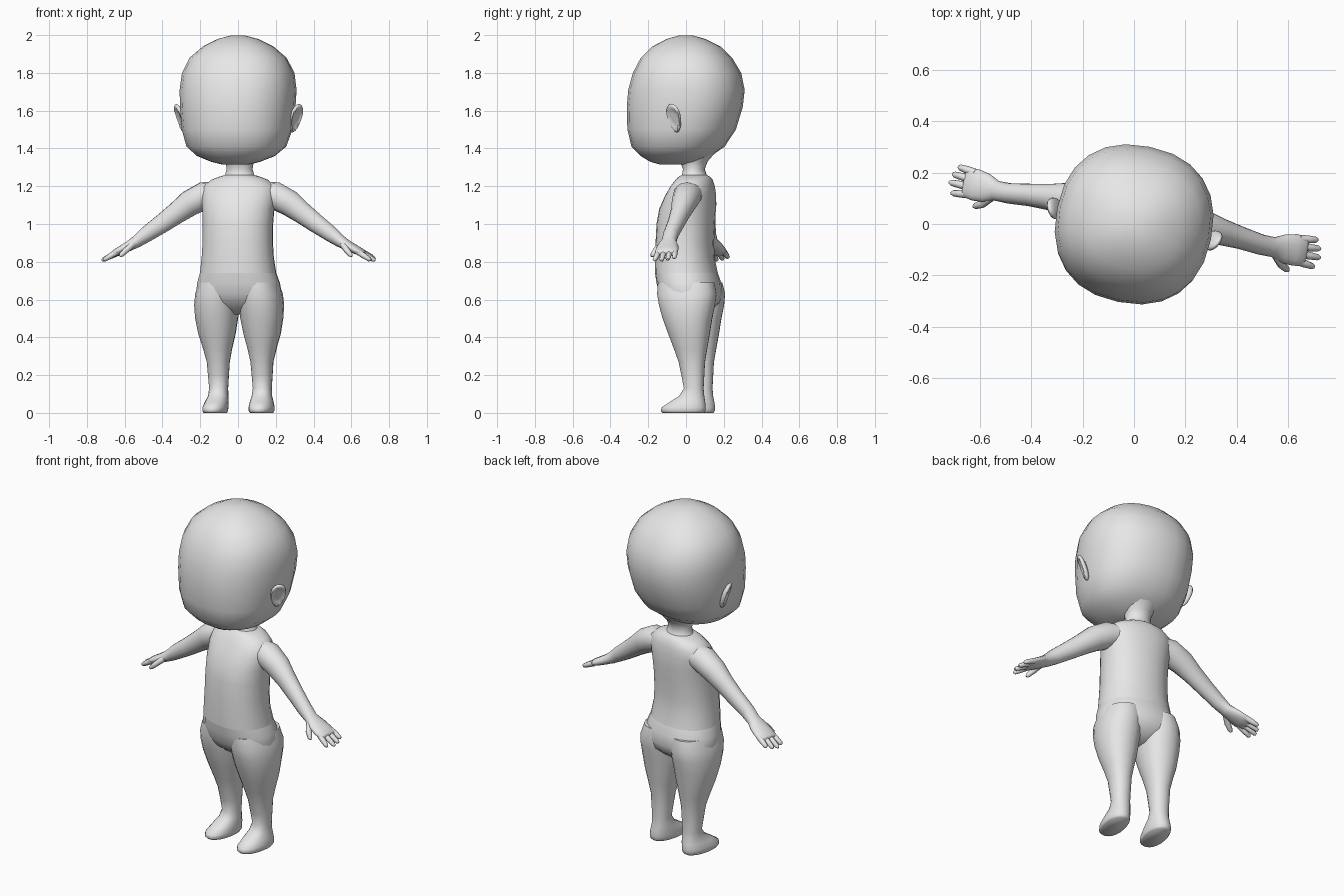
import bpy, bmesh, math
from mathutils import Matrix, Vector

if "Cube" in bpy.data.objects:
    bpy.data.objects.remove(bpy.data.objects["Cube"])

YAW = Matrix.Rotation(math.radians(-11.5), 4, 'Z')   # whole figure is turned slightly
MIRROR = Matrix.Scale(-1, 4, (1, 0, 0))

clay = bpy.data.materials.new("light_grey_clay")
clay.use_nodes = True
clay.diffuse_color = (0.8, 0.8, 0.8, 1)
clay.node_tree.nodes["Principled BSDF"].inputs["Base Color"].default_value = (0.8, 0.8, 0.8, 1)


def finish(name, bm, mirrored=False):
    """Turn a bmesh into a smooth shaded object, optionally on the right side."""
    bmesh.ops.transform(bm, matrix=YAW @ MIRROR if mirrored else YAW, verts=bm.verts)
    bmesh.ops.recalc_face_normals(bm, faces=bm.faces)
    mesh = bpy.data.meshes.new(name)
    bm.to_mesh(mesh)
    bm.free()
    mesh.materials.append(clay)
    obj = bpy.data.objects.new(name, mesh)
    bpy.context.collection.objects.link(obj)
    bpy.ops.object.select_all(action='DESELECT')
    obj.select_set(True)
    bpy.context.view_layer.objects.active = obj
    bpy.ops.object.shade_smooth_by_angle(angle=math.radians(60))


def skin(rings):
    """Bridge closed rings of points and cap both ends."""
    bm = bmesh.new()
    loops = [[bm.verts.new(p) for p in ring] for ring in rings]
    n = len(loops[0])
    for a, b in zip(loops, loops[1:]):
        for i in range(n):
            j = (i + 1) % n
            bm.faces.new((a[i], a[j], b[j], b[i]))
    bm.faces.new(loops[0])
    bm.faces.new(loops[-1])
    return bm


def oval(n, power):
    for i in range(n):
        t = 2 * math.pi * i / n
        c, s = math.cos(t), math.sin(t)
        yield (math.copysign(abs(c) ** (2 / power), c), math.copysign(abs(s) ** (2 / power), s))


def stack(layers, n=24, power=2.2):
    """Level layers of (height, centre x, half width, front y, back y)."""
    return skin([[Vector((cx + w * u, (f + b) / 2 + (b - f) / 2 * v, z)) for u, v in oval(n, power)]
                 for z, cx, w, f, b in layers])


def tube(path, n=12):
    """Path of (x, y, z, radius across y, radius across the path)."""
    pts = [Vector(p[:3]) for p in path]
    rings = []
    for i, p in enumerate(path):
        along = (pts[min(i + 1, len(pts) - 1)] - pts[max(i - 1, 0)]).normalized()
        up = along.cross(Vector((0, 1, 0))).normalized()
        side = up.cross(along)
        rings.append([pts[i] + side * p[3] * u + up * p[4] * v for u, v in oval(n, 2)])
    return skin(rings)


# Head: flat, full face in front and a round skull behind
finish("head", stack([
    (1.315, 0, .07, -.14, .02), (1.33, 0, .13, -.19, .07), (1.36, 0, .205, -.238, .13),
    (1.41, 0, .262, -.285, .20), (1.5, 0, .29, -.307, .26), (1.62, 0, .302, -.31, .297),
    (1.71, 0, .306, -.302, .307), (1.8, 0, .295, -.277, .288), (1.88, 0, .255, -.235, .24),
    (1.94, 0, .185, -.175, .18), (1.98, 0, .105, -.10, .10), (1.997, 0, .04, -.04, .04)], power=2.3))

# Neck flares into the shoulders and the skull
finish("neck", stack([
    (1.235, 0, .10, -.035, .13), (1.26, 0, .078, -.02, .11), (1.29, 0, .07, -.015, .1),
    (1.33, 0, .075, -.03, .115), (1.37, 0, .1, -.06, .15)], n=20, power=2))

# Torso and hips share the waist ring
waist = (.74, 0, .203, -.16, .165)
finish("torso", stack([
    (1.26, 0, .075, -.02, .11), (1.25, 0, .11, -.035, .125), (1.235, 0, .15, -.05, .138),
    (1.2, 0, .195, -.075, .148), (1.15, 0, .2, -.105, .155), (1.08, 0, .192, -.138, .155),
    (1.0, 0, .187, -.153, .15), (.9, 0, .187, -.158, .145), (.82, 0, .192, -.161, .148), waist]))
finish("hips", stack([
    waist, (.69, 0, .22, -.152, .182), (.63, 0, .23, -.137, .188),
    (.58, 0, .215, -.105, .17), (.545, 0, .16, -.06, .13), (.52, 0, .08, -.02, .09)]))

LEG = [(.69, .105, .105, -.13, .175), (.63, .114, .117, -.132, .187), (.57, .12, .118, -.12, .18),
       (.5, .122, .112, -.1, .165), (.42, .122, .098, -.07, .152), (.34, .12, .076, -.04, .138),
       (.27, .118, .06, -.015, .126), (.2, .118, .055, 0, .122), (.13, .118, .05, .014, .118),
       (.09, .118, .053, -.012, .122), (.06, .121, .06, -.06, .128), (.03, .125, .065, -.105, .132),
       (.01, .125, .064, -.11, .13), (0, .125, .058, -.1, .122)]
ARM = [(.1, .045, 1.165, .07, .06), (.19, .045, 1.15, .075, .074), (.27, .043, 1.11, .066, .069),
       (.34, .038, 1.058, .052, .058), (.42, .03, 1.0, .044, .05), (.5, .02, .945, .04, .042),
       (.55, .02, .908, .039, .033), (.59, .022, .885, .056, .027), (.635, .026, .862, .062, .023),
       (.67, .028, .846, .058, .018), (.68, .028, .841, .05, .01)]
# Fingers: (base y, tip y, tip x, tip z)
FINGERS = {"little_finger": (.072, .082, .715, .822), "ring_finger": (.043, .05, .732, .812),
           "middle_finger": (.014, .016, .738, .806), "index_finger": (-.014, -.024, .722, .808)}


def ear():
    """Flattened shell with a hollow outer face, leaning outward."""
    bm = bmesh.new()
    bmesh.ops.create_uvsphere(bm, u_segments=16, v_segments=10, radius=1)
    for v in bm.verts:
        r = math.hypot(v.co.y, v.co.z)
        if v.co.x > 0 and r < .75:
            v.co.x *= .1
        v.co.y *= .85 + .2 * v.co.z
    place = (Matrix.Translation((.312, .0, 1.56)) @ Matrix.Rotation(math.radians(-28), 4, 'Z')
             @ Matrix.Rotation(math.radians(18), 4, 'Y') @ Matrix.Diagonal((.022, .05, .079, 1)))
    bmesh.ops.transform(bm, matrix=place, verts=bm.verts)
    return bm


for side, flip in (("left", False), ("right", True)):
    finish(side + "_leg", stack(LEG, n=20), flip)
    finish(side + "_arm", tube(ARM, 16), flip)
    finish(side + "_ear", ear(), flip)
    for name, (y0, y1, x, z) in FINGERS.items():
        base, tip = Vector((.645, y0, .856)), Vector((x, y1, z))
        steps = ((0, .016), (.5, .015), (.9, .012), (1, .006))
        finish(f"{side}_{name}", tube([(*base.lerp(tip, t), r, r) for t, r in steps], 8), flip)
    finish(side + "_thumb", tube([(.57, -.01, .89, .02, .018), (.595, -.04, .862, .018, .016),
                                  (.618, -.054, .838, .013, .013), (.626, -.058, .828, .006, .006)], 8), flip)
